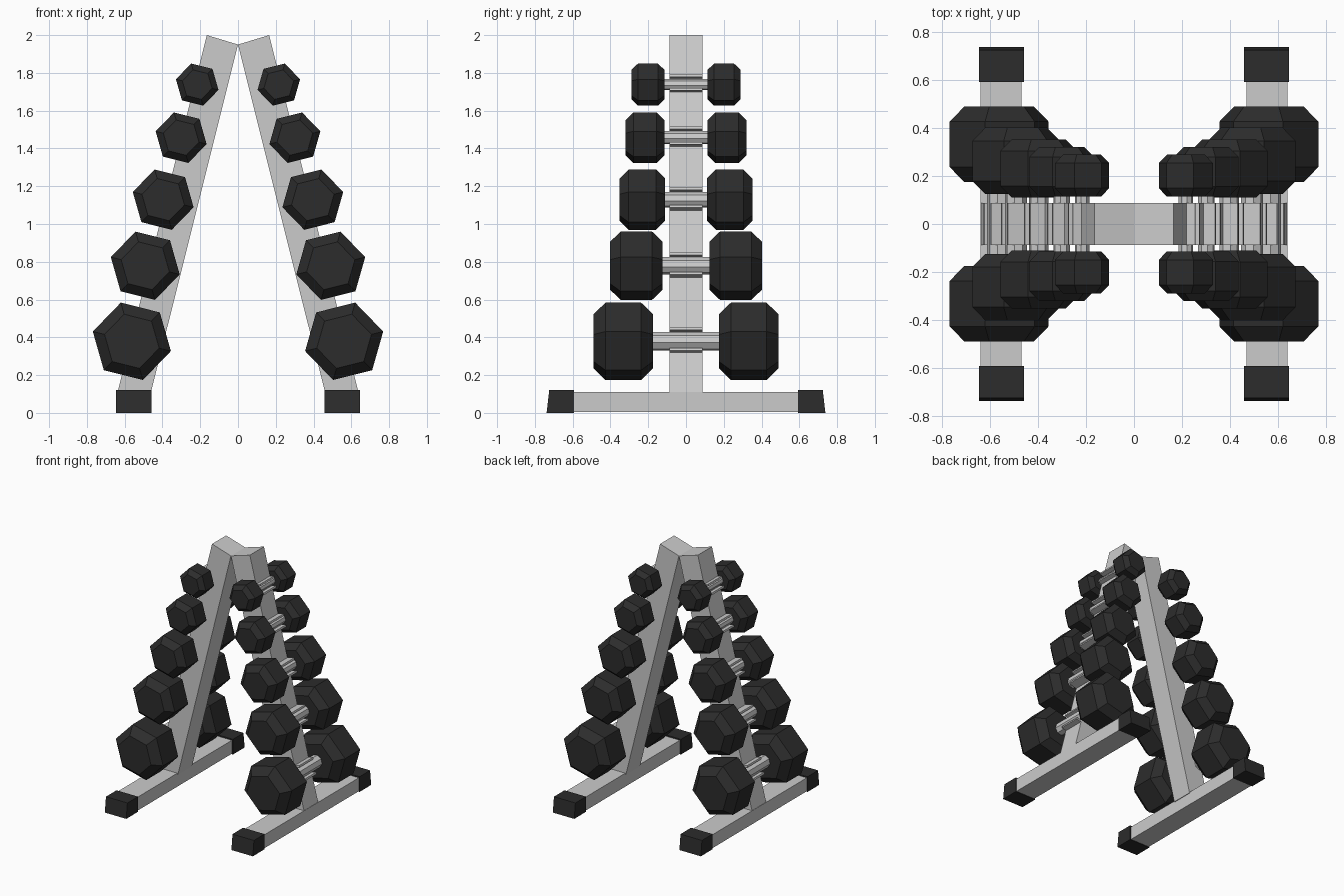
import bpy, bmesh
from math import sin, cos, pi, atan2

if "Cube" in bpy.data.objects:
    bpy.data.objects.remove(bpy.data.objects["Cube"])

black = bpy.data.materials.new("black_rubber")
black.diffuse_color = (0.025, 0.025, 0.025, 1)
black.use_nodes = True
black.node_tree.nodes["Principled BSDF"].inputs["Base Color"].default_value = black.diffuse_color


def loft(name, rings, mat=None):
    """Skin a list of equal-length point rings and cap both ends."""
    bm = bmesh.new()
    vs = [[bm.verts.new(p) for p in r] for r in rings]
    n = len(rings[0])
    for a, b in zip(vs, vs[1:]):
        for i in range(n):
            j = (i + 1) % n
            bm.faces.new((a[i], a[j], b[j], b[i]))
    bm.faces.new(vs[0])
    bm.faces.new(vs[-1])
    bmesh.ops.recalc_face_normals(bm, faces=bm.faces)
    me = bpy.data.meshes.new(name)
    bm.to_mesh(me)
    bm.free()
    ob = bpy.data.objects.new(name, me)
    bpy.context.collection.objects.link(ob)
    if mat:
        me.materials.append(mat)
    return ob


def prism(name, profile, y0, y1, s, mat=None):
    """Extrude an x-z profile along y, mirrored by s."""
    return loft(name, [[(s * x, y, z) for x, z in profile] for y in (y0, y1)], mat)


def polygon(cx, cz, r, n, start):
    return [(cx + r * cos(start + 2 * pi * i / n), cz + r * sin(start + 2 * pi * i / n))
            for i in range(n)]


TILT = atan2(0.475, 1.89)          # lean of the posts
U = (cos(TILT), sin(TILT))         # outward from the post
V = (-sin(TILT), cos(TILT))        # up along the post

# centre x, centre z, head radius, head inner y, head outer y, handle radius
DUMBBELLS = [
    (0.562, 0.379, 0.213, 0.175, 0.489, 0.050),
    (0.491, 0.779, 0.188, 0.124, 0.402, 0.046),
    (0.396, 1.129, 0.166, 0.110, 0.352, 0.041),
    (0.301, 1.457, 0.139, 0.114, 0.320, 0.035),
    (0.216, 1.738, 0.116, 0.114, 0.289, 0.030),
]

for s, side in ((-1, "left"), (1, "right")):
    # leaning post and floor beam
    prism(f"post_{side}", [(0, 1.95), (0.165, 2.0), (0.64, 0.10), (0.463, 0.10)],
          -0.088, 0.088, s)
    prism(f"base_beam_{side}", [(0.468, 0.004), (0.64, 0.004), (0.64, 0.11), (0.468, 0.11)],
          -0.61, 0.61, s)

    for e, end in ((-1, "front"), (1, "back")):
        # tapered rubber foot
        def foot_ring(y_low, y_high):
            return [(s * 0.459, e * y_low, 0), (s * 0.646, e * y_low, 0),
                    (s * 0.646, e * y_high, 0.12), (s * 0.459, e * y_high, 0.12)]
        loft(f"foot_cap_{side}_{end}", [foot_ring(0.592, 0.592), foot_ring(0.738, 0.724)], black)

    for k, (cx, cz, r, y0, y1, hr) in enumerate(DUMBBELLS, 1):
        # handle bar
        prism(f"handle_{side}_{k}", polygon(cx, cz, hr, 8, TILT + pi / 8),
              -y0 - 0.02, y0 + 0.02, s)
        # chamfered hexagonal heads
        c = 0.2 * (y1 - y0)
        for e, end in ((-1, "front"), (1, "back")):
            rings = [[(s * x, e * y, z) for x, z in polygon(cx, cz, q * r, 6, TILT)]
                     for y, q in ((y0, 0.7), (y0 + c, 1), (y1 - c, 1), (y1, 0.7))]
            loft(f"weight_head_{side}_{k}_{end}", rings, black)
        # holder lips above and below the handle
        for t, pos in ((-1, "lower"), (1, "upper")):
            d = t * (hr + 0.007)
            lip = [(cx + U[0] * a + V[0] * (d + b), cz + U[1] * a + V[1] * (d + b))
                   for a, b in ((-0.03, -0.007), (0.05, -0.007), (0.05, 0.007), (-0.03, 0.007))]
            prism(f"holder_lip_{side}_{k}_{pos}", lip, -0.087, 0.087, s)
